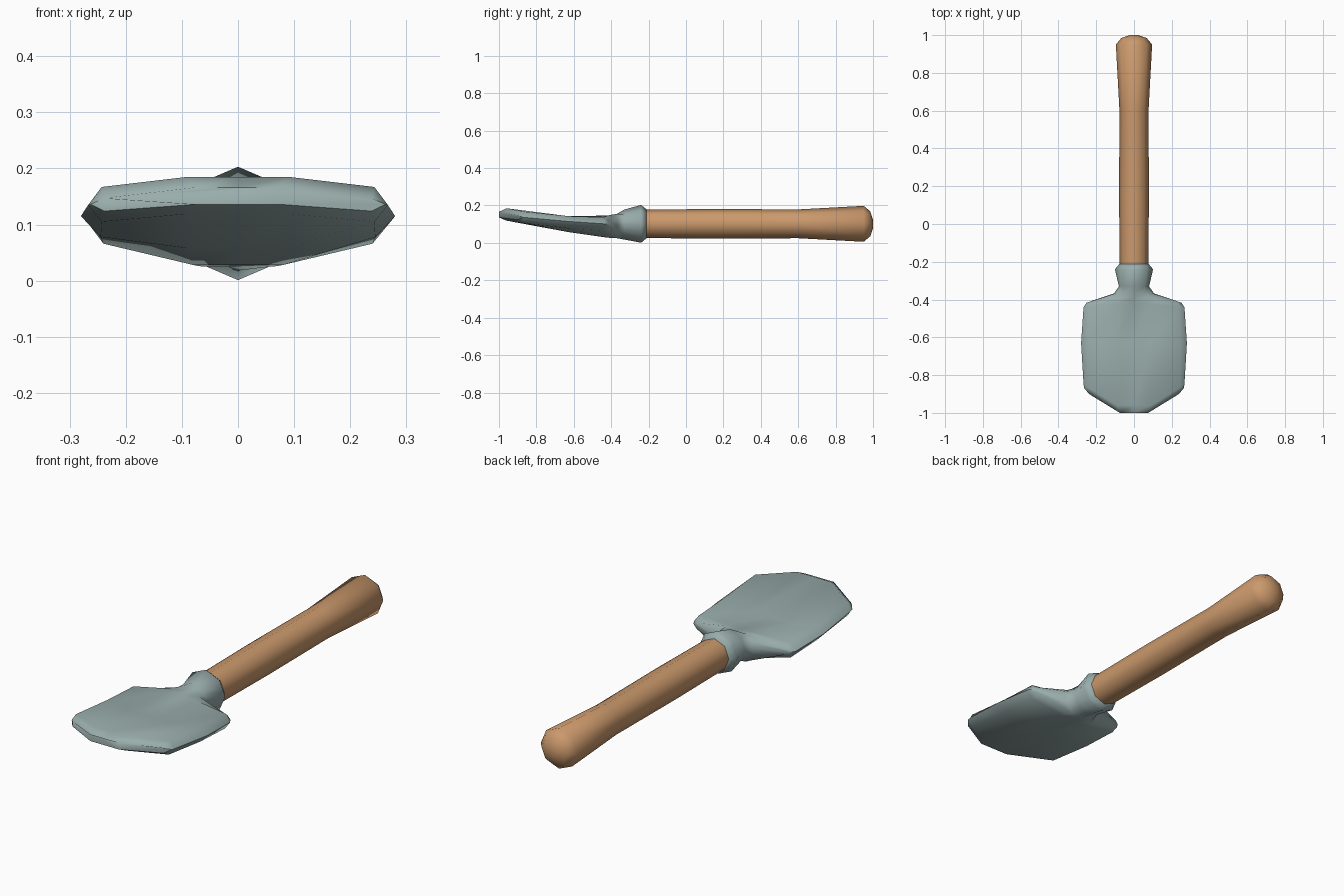
import bpy, bmesh, math

if "Cube" in bpy.data.objects:
    bpy.data.objects.remove(bpy.data.objects["Cube"])


def material(name, rgb):
    m = bpy.data.materials.new(name)
    m.diffuse_color = (*rgb, 1)
    m.use_nodes = True
    m.node_tree.nodes["Principled BSDF"].inputs["Base Color"].default_value = m.diffuse_color
    return m


def loft(name, rings, mat):
    """Skin a list of closed rings and cap both ends."""
    bm = bmesh.new()
    loops = [[bm.verts.new(p) for p in ring] for ring in rings]
    n = len(loops[0])
    for a, b in zip(loops, loops[1:]):
        for i in range(n):
            j = (i + 1) % n
            bm.faces.new((a[i], a[j], b[j], b[i]))
    bm.faces.new(loops[0])
    bm.faces.new(loops[-1])
    bmesh.ops.recalc_face_normals(bm, faces=bm.faces)
    me = bpy.data.meshes.new(name)
    bm.to_mesh(me)
    bm.free()
    ob = bpy.data.objects.new(name, me)
    bpy.context.collection.objects.link(ob)
    me.materials.append(mat)
    bpy.ops.object.select_all(action='DESELECT')
    ob.select_set(True)
    bpy.context.view_layer.objects.active = ob
    bpy.ops.object.shade_smooth_by_angle(angle=math.radians(62))
    return ob


steel = material("grey steel", (0.32, 0.42, 0.41))
wood = material("light wood", (0.60, 0.32, 0.15))


def octagon(y, r, z=0.102):
    return [(r * math.sin(i * math.pi / 4), y, z + r * math.cos(i * math.pi / 4))
            for i in range(8)]


# Wooden handle
loft("handle", [octagon(y, r) for y, r in
     [(-0.23, 0.076), (0.15, 0.079), (0.6, 0.077), (0.95, 0.096),
      (0.985, 0.067), (1.0, 0.022)]], wood)


def section(yc, y2, yw, x1, x2, w, zt, zt2, zm, zb2, zb):
    """Mirrored 12 point slice of the blade, swept back toward its sides."""
    half = [(x1, yc, zt), (x2, y2, zt2), (w, yw, zm), (x2, y2, zb2), (x1, yc, zb)]
    return ([(0, yc, zt)] + half + [(0, yc, zb)]
            + [(-x, y, z) for x, y, z in reversed(half)])


def collar(y, r, z=0.102):
    """Octagonal slice with extra side points so it joins the blade slices."""
    half = [(0.7, 0.7), (0.85, 0.35), (1, 0), (0.85, -0.35), (0.7, -0.7)]
    return ([(0, y, z + r)] + [(a * r, y, z + b * r) for a, b in half] + [(0, y, z - r)]
            + [(-a * r, y, z + b * r) for a, b in reversed(half)])


# Dished blade running back into the socket
loft("blade_and_socket", [
    section(-1.0, -0.90, -0.87, 0.075, 0.238, 0.263, 0.166, 0.147, 0.136, 0.124, 0.136),
    section(-0.96, -0.865, -0.85, 0.09, 0.243, 0.267, 0.185, 0.167, 0.135, 0.105, 0.119),
    section(-0.63, -0.63, -0.63, 0.09, 0.245, 0.28, 0.122, 0.143, 0.115, 0.078, 0.058),
    section(-0.42, -0.44, -0.44, 0.08, 0.240, 0.267, 0.146, 0.137, 0.102, 0.066, 0.028),
    section(-0.39, -0.41, -0.417, 0.07, 0.232, 0.252, 0.152, 0.115, 0.102, 0.088, 0.026),
    section(-0.37, -0.365, -0.367, 0.058, 0.09, 0.105, 0.155, 0.125, 0.096, 0.06, 0.025),
    collar(-0.33, 0.08, 0.098),
    collar(-0.24, 0.101),
    collar(-0.212, 0.078),
], steel)
